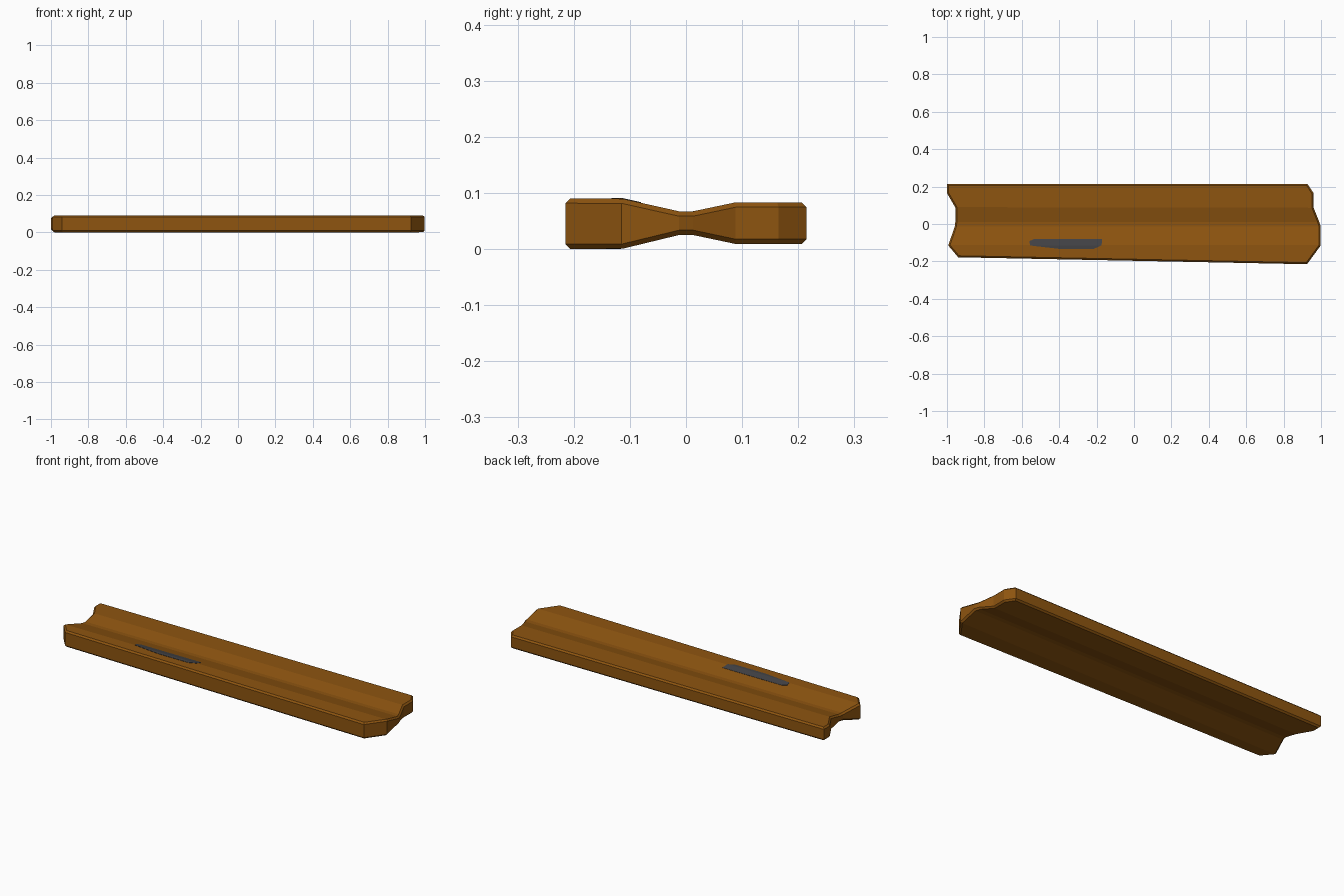
import bpy, bmesh

if "Cube" in bpy.data.objects:
    bpy.data.objects.remove(bpy.data.objects["Cube"])


def material(name, rgb):
    m = bpy.data.materials.new(name)
    m.diffuse_color = (*rgb, 1)
    m.use_nodes = True
    m.node_tree.nodes["Principled BSDF"].inputs["Base Color"].default_value = m.diffuse_color
    return m


wood = material("brown wood", (0.27, 0.09, 0.005))
dark = material("dark grey", (0.055, 0.055, 0.06))

# Thickness profile across the plank: y, bottom z, top z
PROFILE = [(-0.22, 0.0, 0.09), (-0.115, 0.0, 0.09), (-0.012, 0.025, 0.067),
           (0.012, 0.025, 0.067), (0.088, 0.009, 0.083), (0.22, 0.009, 0.083)]


def heights(y):
    for (y0, b0, t0), (y1, b1, t1) in zip(PROFILE, PROFILE[1:]):
        if y <= y1:
            f = (y - y0) / (y1 - y0)
            return b0 + f * (b1 - b0), t0 + f * (t1 - t0)


def slab(name, rows, z_range, mat, bevel=0):
    """Solid from rows of (left x, left y, right x, right y), front to back."""
    bm = bmesh.new()
    grid = []
    for lx, ly, rx, ry in rows:
        bl, tl = z_range(ly)
        br, tr = z_range(ry)
        grid.append([bm.verts.new(p) for p in
                     ((lx, ly, bl), (rx, ry, br), (rx, ry, tr), (lx, ly, tl))])
    sides = [bm.faces.new(grid[0]), bm.faces.new(grid[-1][::-1])]
    caps = []
    for a, b in zip(grid, grid[1:]):
        for i in range(4):
            j = (i + 1) % 4
            f = bm.faces.new((a[j], a[i], b[i], b[j]))
            (sides if i in (1, 3) else caps).append(f)
    bmesh.ops.recalc_face_normals(bm, faces=bm.faces)
    # chamfer only the rims where the sides meet the top and bottom
    if bevel:
        side_set = set(sides)
        rim = [e for e in bm.edges
               if sum(f in side_set for f in e.link_faces) == 1]
        bmesh.ops.bevel(bm, geom=rim, offset=bevel, segments=1,
                        affect='EDGES', profile=0.5)
    me = bpy.data.meshes.new(name)
    bm.to_mesh(me)
    bm.free()
    me.materials.append(mat)
    ob = bpy.data.objects.new(name, me)
    bpy.context.collection.objects.link(ob)
    return ob


# Plank with broken ends and a worn groove along the middle
slab("plank", [
    (-0.94, -0.178, 0.925, -0.215),
    (-0.993, -0.115, 0.998, -0.115),
    (-0.958, -0.012, 0.998, -0.012),
    (-0.955, 0.012, 0.99, 0.012),
    (-0.955, 0.088, 0.96, 0.088),
    (-1.0, 0.165, 0.96, 0.165),
    (-1.0, 0.215, 0.927, 0.215),
], heights, wood, bevel=0.0085)

# Dark crack lying on the front half of the top
slab("dark_crack", [
    (-0.40, -0.133, -0.215, -0.133),
    (-0.555, -0.115, -0.175, -0.115),
    (-0.56, -0.092, -0.17, -0.092),
    (-0.535, -0.08, -0.17, -0.08),
], lambda y: (heights(y)[1] - 0.002, heights(y)[1] + 0.0012), dark)
